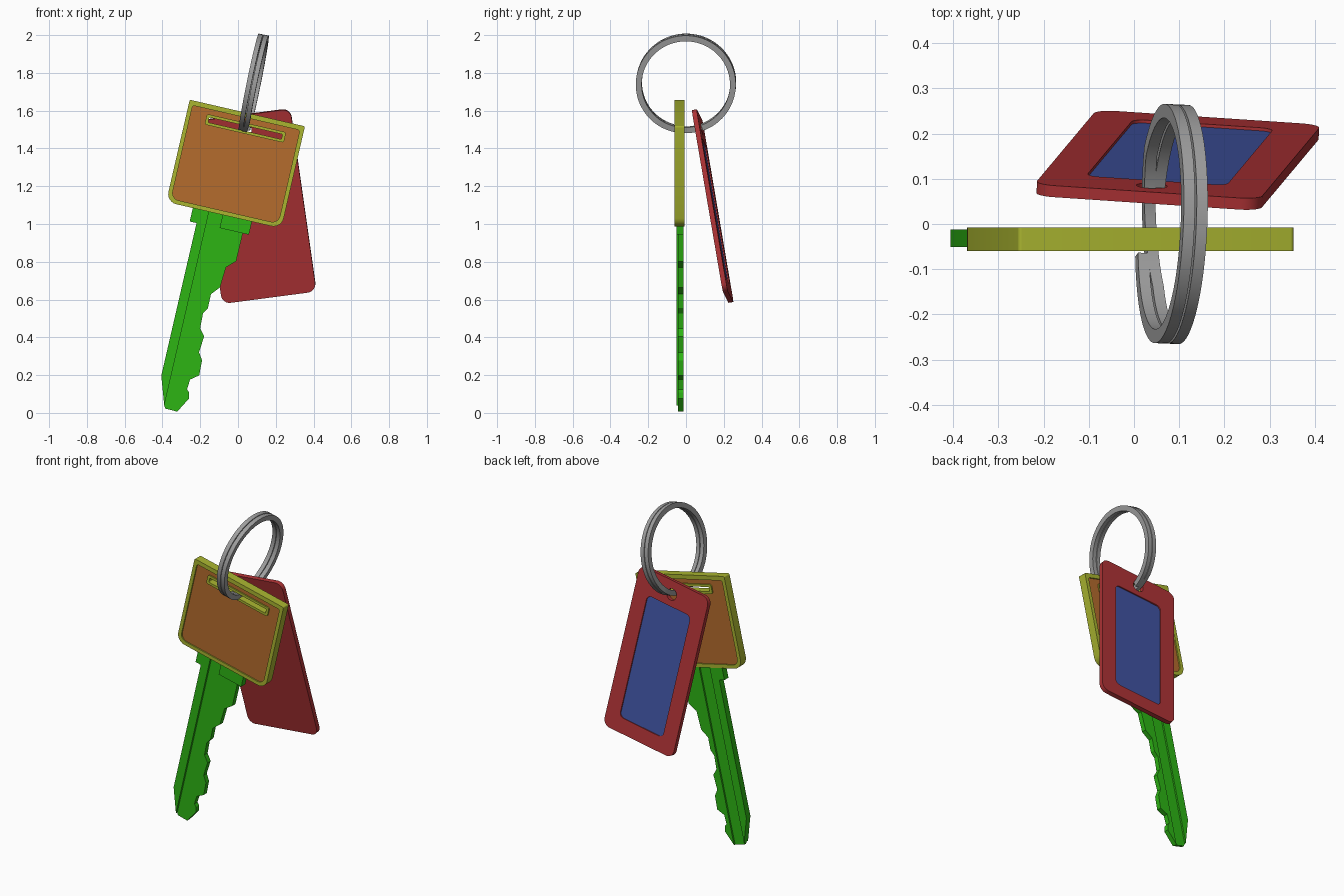
import bpy, bmesh
from math import sin, cos, pi, radians
from mathutils import Matrix, Vector

if "Cube" in bpy.data.objects:
    bpy.data.objects.remove(bpy.data.objects["Cube"])


def material(name, rgb):
    m = bpy.data.materials.new(name)
    m.use_nodes = True
    m.diffuse_color = (*rgb, 1)
    m.node_tree.nodes["Principled BSDF"].inputs["Base Color"].default_value = (*rgb, 1)
    return m


RED = material("red", (0.42, 0.032, 0.035))
BLUE = material("blue", (0.05, 0.085, 0.35))
ORANGE = material("orange", (0.46, 0.15, 0.027))
OLIVE = material("olive", (0.40, 0.46, 0.03))
GREEN = material("green", (0.026, 0.46, 0.007))
STEEL = material("steel", (0.34, 0.34, 0.34))


def frame(u, v, origin):
    """Matrix whose local x, y, z are the plate's width, height and facing."""
    u, v = Vector(u).normalized(), Vector(v).normalized()
    n = u.cross(v)
    v = n.cross(u)
    return Matrix.Translation(origin) @ Matrix((u, v, n)).transposed().to_4x4()


def rounded(x0, x1, y0, y1, bottom, top):
    """Rectangle outline with separate bottom and top corner radii."""
    pts = []
    corners = ((x1, y1, -1, -1, top), (x0, y1, 1, -1, top),
               (x0, y0, 1, 1, bottom), (x1, y0, -1, 1, bottom))
    for k, (x, y, sx, sy, r) in enumerate(corners):
        for i in range(7):
            a = (k + i / 6) * pi / 2
            pts.append((x + sx * r + r * cos(a), y + sy * r + r * sin(a)))
    return pts


def circle(x, y, r, n=32):
    return [(x + r * cos(2 * pi * i / n), y + r * sin(2 * pi * i / n)) for i in range(n)]


def finish(obj):
    bpy.ops.object.select_all(action="DESELECT")
    obj.select_set(True)
    bpy.context.view_layer.objects.active = obj
    bpy.ops.object.shade_smooth_by_angle(angle=radians(30))


def plate(name, mat, matrix, low, high, *outlines):
    """Flat plate from an outline and optional holes, between two depths."""
    cu = bpy.data.curves.new(name, "CURVE")
    cu.dimensions, cu.fill_mode = "2D", "BOTH"
    cu.extrude = (high - low) / 2
    for pts in outlines:
        s = cu.splines.new("POLY")
        s.points.add(len(pts) - 1)
        for p, (x, y) in zip(s.points, pts):
            p.co = (x, y, 0, 1)
        s.use_cyclic_u = True
    tmp = bpy.data.objects.new(name + "_outline", cu)
    bpy.context.collection.objects.link(tmp)
    dg = bpy.context.evaluated_depsgraph_get()
    me = bpy.data.meshes.new_from_object(tmp.evaluated_get(dg))
    bpy.data.objects.remove(tmp)
    bpy.data.curves.remove(cu)
    bm = bmesh.new()
    bm.from_mesh(me)
    bmesh.ops.remove_doubles(bm, verts=bm.verts, dist=0.0002)
    bmesh.ops.translate(bm, verts=bm.verts, vec=(0, 0, (low + high) / 2))
    bmesh.ops.recalc_face_normals(bm, faces=bm.faces)
    bm.to_mesh(me)
    bm.free()
    me.name = name
    me.materials.clear()
    me.materials.append(mat)
    obj = bpy.data.objects.new(name, me)
    obj.matrix_world = matrix
    bpy.context.collection.objects.link(obj)
    finish(obj)


# Key head: raised rim, recessed panel, framed slot
tilt = radians(13)
key = frame((cos(tilt), 0, -sin(tilt)), (sin(tilt), 0, cos(tilt)), (0, -0.034, 0))
border = rounded(-0.622, 0.004, 1.003, 1.558, 0.055, 0.008)
panel = rounded(-0.6, -0.018, 1.025, 1.532, 0.04, 0.012)
slot_edge = rounded(-0.516, -0.086, 1.448, 1.505, 0.012, 0.012)
slot = rounded(-0.5, -0.102, 1.463, 1.49, 0.006, 0.006)
plate("key_head_rim", OLIVE, key, -0.026, 0.026, border, panel)
plate("key_head_panel", ORANGE, key, -0.018, 0.018, panel, slot_edge)
plate("key_slot_frame", OLIVE, key, -0.026, 0.026, slot_edge, slot)

# Key blade: spine, groove floor, toothed edge and collar
spine = [(-0.477, 1.02), (-0.477, 0.93), (-0.44, 0.93), (-0.44, 0.1), (-0.389, -0.05), (-0.389, 1.02)]
teeth = [(-0.315, -0.066), (-0.269, 0.017), (-0.277, 0.048), (-0.291, 0.061),
         (-0.287, 0.115), (-0.245, 0.147), (-0.248, 0.228), (-0.273, 0.266),
         (-0.266, 0.354), (-0.296, 0.391), (-0.299, 0.472), (-0.28, 0.504),
         (-0.281, 0.58), (-0.242, 0.626), (-0.235, 0.737), (-0.19, 0.78),
         (-0.189, 0.94), (-0.315, 0.94)]
floor = [(-0.389, -0.05), (-0.381, -0.064), (-0.315, -0.066), (-0.315, 1.02), (-0.389, 1.02)]
collar = [(-0.315, 0.932), (-0.156, 0.932), (-0.156, 1.02), (-0.315, 1.02)]
plate("blade_spine", GREEN, key, -0.022, 0.017, spine)
plate("blade_groove", GREEN, key, -0.012, 0.004, floor)
plate("blade_teeth", GREEN, key, -0.022, 0.008, teeth)
plate("blade_collar", GREEN, key, -0.022, 0.017, collar)

# Hanging tag: solid front, framed window on the back
tag = frame((0.988, -0.066, 0.13), (-0.137, -0.167, 0.977), (0.097, 0.141, 1.095))
body = rounded(-0.252, 0.252, -0.495, 0.495, 0.045, 0.045)
hole = circle(0, 0.415, 0.034)
window = rounded(-0.157, 0.157, -0.406, 0.346, 0.03, 0.03)
plate("tag_front", RED, tag, -0.002, 0.013, body, hole)
plate("tag_back_frame", RED, tag, -0.013, -0.002, body, window, hole)
plate("tag_window", BLUE, tag, -0.006, -0.002, window)


# Split ring: flat band wound nearly twice, stepping sideways once
def split_ring():
    back, up = Vector((0.04, 1, 0)).normalized(), Vector((0.2, 0, 0.98)).normalized()
    side = back.cross(up).normalized()
    center = Vector((0.083, 0, 1.743))
    bm = bmesh.new()
    rows, steps, turns = [], 180, 1.9
    for i in range(steps + 1):
        f = i / steps
        t = radians(-106) - f * turns * 2 * pi
        shift = 0.0145 * max(-1, min(1, (f - 0.5) * 18))
        out = back * cos(t) + up * sin(t)
        rows.append([bm.verts.new(center + out * r + side * (shift + w))
                     for r, w in ((0.234, -0.0125), (0.265, -0.0125),
                                  (0.265, 0.0125), (0.234, 0.0125))])
    for a, b in zip(rows, rows[1:]):
        for k in range(4):
            j = (k + 1) % 4
            bm.faces.new((a[k], a[j], b[j], b[k]))
    bm.faces.new(rows[0])
    bm.faces.new(rows[-1])
    bmesh.ops.recalc_face_normals(bm, faces=bm.faces)
    me = bpy.data.meshes.new("split_ring")
    bm.to_mesh(me)
    bm.free()
    me.materials.append(STEEL)
    obj = bpy.data.objects.new("split_ring", me)
    bpy.context.collection.objects.link(obj)
    finish(obj)


split_ring()
